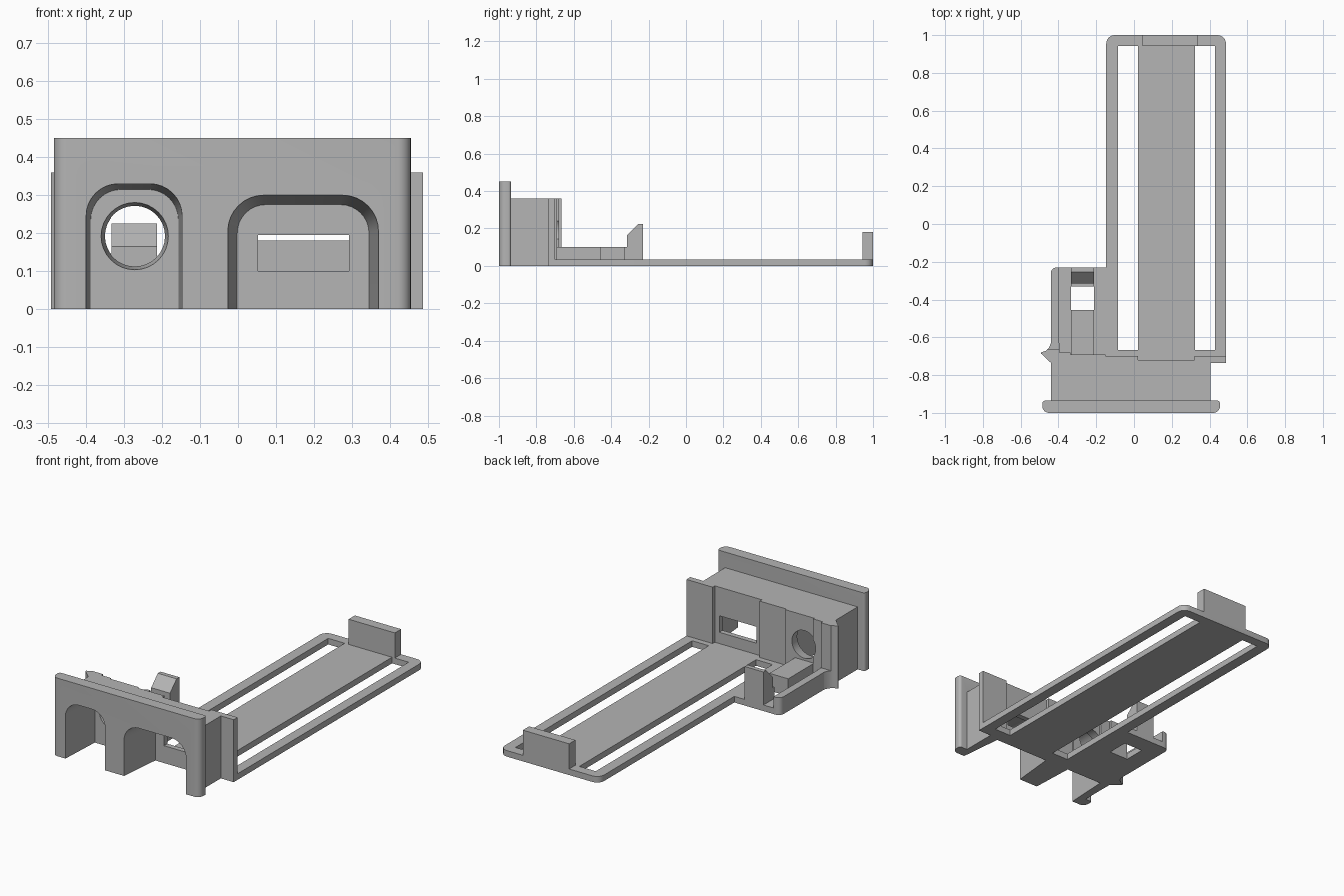
import bpy, bmesh, math
from mathutils import Vector

cube = bpy.data.objects.get("Cube")
if cube:
    bpy.data.objects.remove(cube, do_unlink=True)

grey = bpy.data.materials.new("plain grey")
grey.use_nodes = True
grey.diffuse_color = (0.46, 0.46, 0.46, 1)
grey.node_tree.nodes["Principled BSDF"].inputs["Base Color"].default_value = grey.diffuse_color


def rounded(corners, steps=6):
    """Outline from (x, y) or (x, y, radius) corners; radius rounds the corner."""
    out = []
    for i, c in enumerate(corners):
        p = Vector(c[:2])
        if len(c) == 2:
            out.append(p)
            continue
        a = (Vector(corners[i - 1][:2]) - p).normalized()
        b = (Vector(corners[(i + 1) % len(corners)][:2]) - p).normalized()
        r = c[2]
        for k in range(steps + 1):
            t = k / steps * math.pi / 2
            out.append(p + a * r * (1 - math.sin(t)) + b * r * (1 - math.cos(t)))
    return out


def loft(name, ring_a, ring_b):
    """Closed solid between two matching rings of 3D points."""
    bm = bmesh.new()
    a = [bm.verts.new(v) for v in ring_a]
    b = [bm.verts.new(v) for v in ring_b]
    n = len(a)
    bm.faces.new(a)
    bm.faces.new(b)
    for i in range(n):
        j = (i + 1) % n
        bm.faces.new((a[i], a[j], b[j], b[i]))
    bmesh.ops.recalc_face_normals(bm, faces=bm.faces[:])
    mesh = bpy.data.meshes.new(name)
    bm.to_mesh(mesh)
    bm.free()
    mesh.materials.append(grey)
    obj = bpy.data.objects.new(name, mesh)
    bpy.context.collection.objects.link(obj)
    return obj


def prism(name, corners, z0, z1):
    pts = rounded(corners)
    return loft(name, [(p.x, p.y, z0) for p in pts], [(p.x, p.y, z1) for p in pts])


def box(name, x0, x1, y0, y1, z0, z1):
    return prism(name, [(x0, y0), (x1, y0), (x1, y1), (x0, y1)], z0, z1)


def combine(target, tool, operation):
    """Apply a boolean and drop the tool object."""
    mod = target.modifiers.new("boolean", "BOOLEAN")
    mod.operation = operation
    mod.solver = "EXACT"
    mod.object = tool
    bpy.context.view_layer.objects.active = target
    bpy.ops.object.modifier_apply(modifier=mod.name)
    bpy.data.objects.remove(tool, do_unlink=True)


def arch_ring(x0, x1, top, r, y):
    pts = rounded([(x0, -0.1), (x1, -0.1), (x1, top, r), (x0, top, r)], 8)
    return [(p.x, y, p.y) for p in pts]


def circle_ring(x, z, r, y, n=32):
    return [(x + r * math.cos(math.tau * i / n), y, z + r * math.sin(math.tau * i / n))
            for i in range(n)]


# Front housing: block outline with side flange, rear recess and side fin
housing = prism("front_housing", [
    (-0.44, -0.96), (0.405, -0.96), (0.405, -0.735), (0.487, -0.735), (0.487, -0.70),
    (0.32, -0.70), (0.32, -0.72), (0.02, -0.72), (0.02, -0.70), (-0.15, -0.70),
    (-0.15, -0.69), (-0.335, -0.69), (-0.335, -0.68), (-0.395, -0.68), (-0.395, -0.63),
    (-0.44, -0.63), (-0.45, -0.655), (-0.468, -0.672), (-0.492, -0.68), (-0.492, -0.686),
    (-0.44, -0.735)], 0, 0.36)
# The corner behind the fin drops to the low side wall
combine(housing, box("cutter", -0.46, -0.38, -0.665, -0.5, 0.1, 0.5), "DIFFERENCE")
plate = prism("face_plate", [(-0.485, -1, 0.035), (0.455, -1, 0.035),
                             (0.455, -0.935, 0.015), (-0.485, -0.935, 0.015)], 0, 0.45)
combine(housing, plate, "UNION")

# Tapered arched bays, round port and rectangular port
WALL = -0.75
combine(housing, loft("cutter", arch_ring(-0.40, -0.147, 0.33, 0.085, -1.001),
                      arch_ring(-0.388, -0.157, 0.315, 0.08, WALL)), "DIFFERENCE")
combine(housing, loft("cutter", arch_ring(-0.027, 0.37, 0.30, 0.095, -1.001),
                      arch_ring(-0.002, 0.345, 0.275, 0.075, WALL)), "DIFFERENCE")
combine(housing, loft("cutter", circle_ring(-0.272, 0.192, 0.09, WALL - 0.01),
                      circle_ring(-0.272, 0.192, 0.077, -0.67)), "DIFFERENCE")
combine(housing, box("cutter", 0.053, 0.292, -0.8, -0.65, 0.10, 0.195), "DIFFERENCE")

# Long tray with two slots
tray = prism("tray", [(-0.147, -0.725), (0.487, -0.725), (0.487, 1, 0.045),
                      (-0.147, 1, 0.045)], 0, 0.035)
for x0, x1 in ((-0.085, 0.02), (0.322, 0.428)):
    combine(tray, box("cutter", x0, x1, -0.667, 0.943, -0.1, 0.1), "DIFFERENCE")
combine(tray, box("end_stop", 0.045, 0.34, 0.943, 1, 0.02, 0.18), "UNION")

# Side bracket: floor with an opening, outer wall, ledge and catch
bracket = prism("side_bracket", [(-0.44, -0.70), (-0.147, -0.70), (-0.147, -0.23),
                                 (-0.44, -0.23, 0.03)], 0, 0.035)
combine(bracket, box("cutter", -0.333, -0.213, -0.455, -0.332, -0.1, 0.1), "DIFFERENCE")
combine(bracket, prism("outer_wall", [(-0.44, -0.70), (-0.397, -0.70), (-0.397, -0.23),
                                      (-0.44, -0.23, 0.03)], 0, 0.10), "UNION")
combine(bracket, box("ledge", -0.333, -0.213, -0.70, -0.455, 0, 0.10), "UNION")
catch_side = [(-0.332, 0), (-0.23, 0), (-0.23, 0.225), (-0.255, 0.225),
              (-0.315, 0.165), (-0.315, 0.10), (-0.332, 0.10)]
catch = loft("catch", [(-0.333, y, z) for y, z in catch_side],
             [(-0.213, y, z) for y, z in catch_side])
combine(bracket, catch, "UNION")

# Smooth the rounded surfaces, keep edges sharp
bpy.ops.object.select_all(action="DESELECT")
for obj in (housing, tray, bracket):
    obj.select_set(True)
bpy.context.view_layer.objects.active = housing
bpy.ops.object.shade_smooth_by_angle(angle=math.radians(30))
